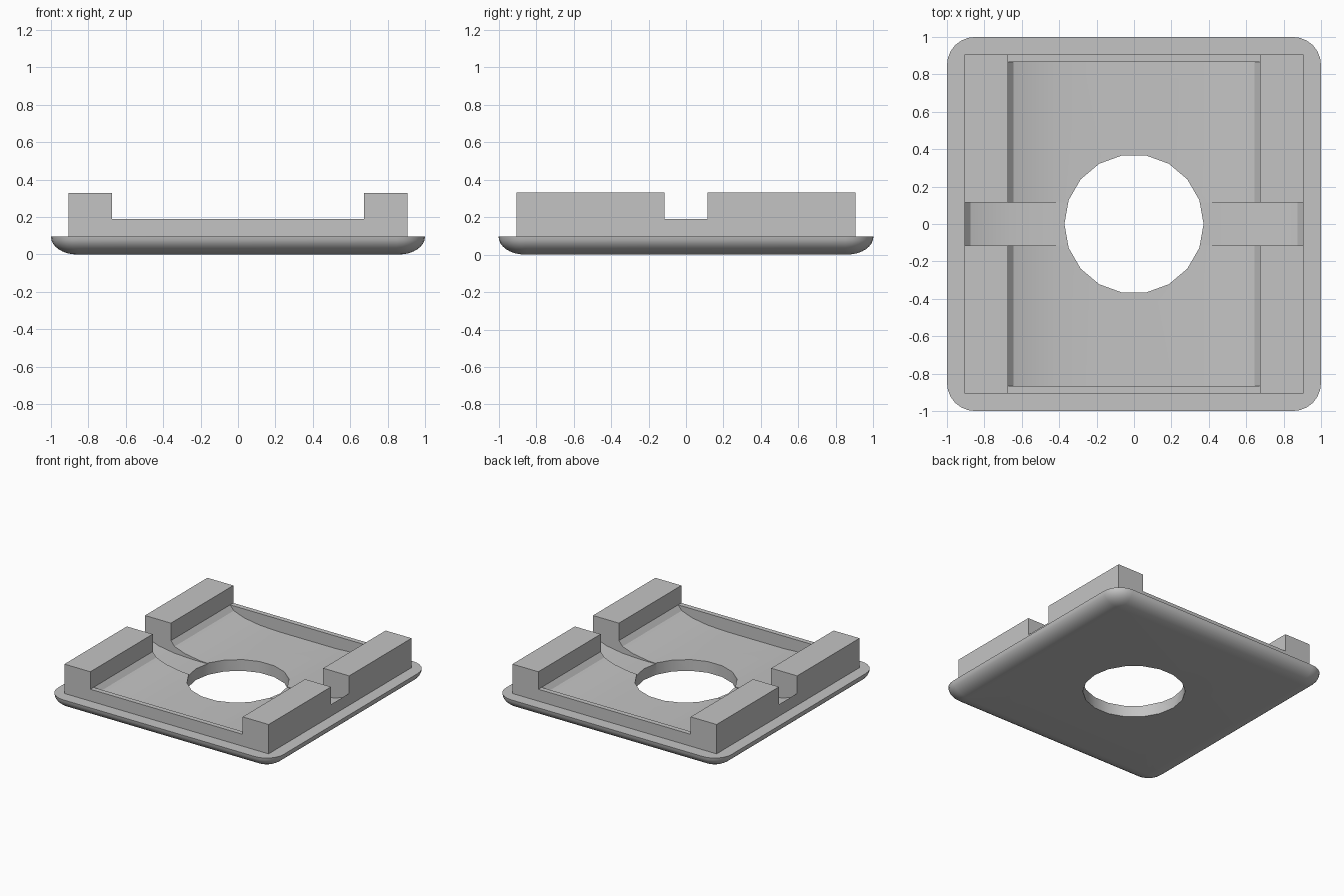
import bpy, bmesh
from math import sin, cos, pi

cube = bpy.data.objects.get("Cube")
if cube:
    bpy.data.objects.remove(cube, do_unlink=True)

grey = bpy.data.materials.new("plain grey")
grey.use_nodes = True
colour = (0.55, 0.55, 0.55, 1)
grey.diffuse_color = colour
grey.node_tree.nodes["Principled BSDF"].inputs["Base Color"].default_value = colour

FLOOR, BASE, RIM, TOP = 0.09, 0.095, 0.19, 0.33
WALL, RAIL = 0.905, 0.675


def solid(name, loops):
    """Closed solid skinned through matching loops of points."""
    bm = bmesh.new()
    rings = [[bm.verts.new(p) for p in loop] for loop in loops]
    n = len(rings[0])
    for a, b in zip(rings, rings[1:]):
        for i in range(n):
            j = (i + 1) % n
            bm.faces.new((a[i], a[j], b[j], b[i]))
    bm.faces.new(rings[0])
    bm.faces.new(rings[-1])
    bmesh.ops.recalc_face_normals(bm, faces=bm.faces)
    mesh = bpy.data.meshes.new(name)
    bm.to_mesh(mesh)
    bm.free()
    mesh.materials.append(grey)
    obj = bpy.data.objects.new(name, mesh)
    bpy.context.collection.objects.link(obj)
    return obj


def box(name, x, y, z0, z1):
    rect = [(-x, -y), (x, -y), (x, y), (-x, y)]
    return solid(name, [[(px, py, z) for px, py in rect] for z in (z0, z1)])


def rounded_square(half, radius, z, steps=6):
    pts = []
    for k, (sx, sy) in enumerate([(1, 1), (-1, 1), (-1, -1), (1, -1)]):
        for i in range(steps + 1):
            a = (k + i / steps) * pi / 2
            pts.append((sx * (half - radius) + radius * cos(a),
                        sy * (half - radius) + radius * sin(a), z))
    return pts


def dished_cutter(name, half_x, half_y, overhang=0.0, steps=4):
    """Trough cutter whose floor curves up to the rim at both ends."""
    run, drop = 0.42, RIM - FLOOR
    side = [(half_x - run * (1 - cos(i / steps * pi / 2)),
             RIM - drop * sin(i / steps * pi / 2)) for i in range(steps + 1)]
    if overhang:
        side.insert(0, (half_x + overhang, RIM))
    side.insert(0, (half_x + overhang, 0.6))
    profile = side + [(-x, z) for x, z in reversed(side)]
    return solid(name, [[(x, y, z) for x, z in profile] for y in (-half_y, half_y)])


# Base plate with rounded underside
edge, steps = 0.14, 8
loops = []
for i in range(steps + 1):
    a = i / steps * pi / 2
    inset = edge * (1 - cos(a))
    loops.append(rounded_square(1 - inset, 0.15 - inset, BASE * (1 - sin(a))))
body = solid("cover_body", loops)

# Raised block, then the openings cut from it
block = box("raised_block", WALL, WALL, 0.05, TOP)
gap = box("end_gap_cutter", RAIL, 1.2, RIM, 0.6)
trough = dished_cutter("trough_cutter", RAIL, 0.865)
notch = dished_cutter("side_notch_cutter", WALL, 0.115, overhang=0.2)
hole = solid("hole_cutter", [[(0.372 * cos(i * pi / 9), 0.372 * sin(i * pi / 9), z)
                              for i in range(18)] for z in (-0.3, 0.7)])

bpy.ops.object.select_all(action="DESELECT")
bpy.context.view_layer.objects.active = body
body.select_set(True)
for tool, operation in [(block, "UNION"), (gap, "DIFFERENCE"), (trough, "DIFFERENCE"),
                        (notch, "DIFFERENCE"), (hole, "DIFFERENCE")]:
    mod = body.modifiers.new(tool.name, "BOOLEAN")
    mod.operation = operation
    mod.solver = "EXACT"
    mod.object = tool
    bpy.ops.object.modifier_apply(modifier=mod.name)
    bpy.data.objects.remove(tool, do_unlink=True)

# Smooth curves, crisp edges
bpy.ops.object.shade_smooth_by_angle(angle=0.44)
